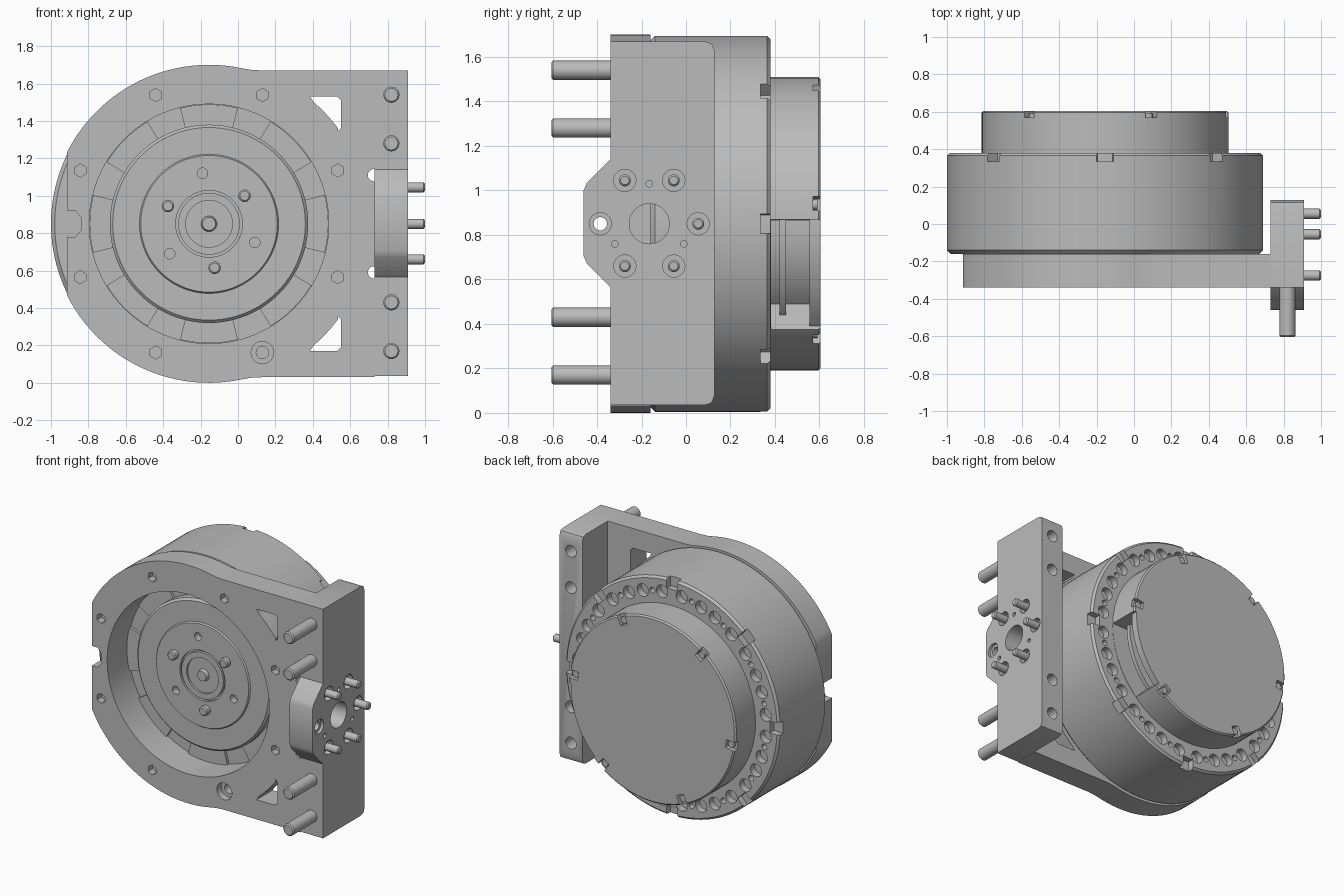
import bpy, bmesh, math
from mathutils import Matrix, Vector

cube = bpy.data.objects.get("Cube")
if cube:
    bpy.data.objects.remove(cube, do_unlink=True)

CX, CZ = -0.155, 0.85          # main axis, running along y

grey = bpy.data.materials.new("machined grey")
grey.use_nodes = True
grey.diffuse_color = (0.5, 0.5, 0.5, 1)
grey.node_tree.nodes["Principled BSDF"].inputs["Base Color"].default_value = (0.5, 0.5, 0.5, 1)


def polar(r, deg):
    a = math.radians(deg)
    return CX + r * math.cos(a), CZ + r * math.sin(a)


def cyl(bm, axis, centre, r, start, end, sides=24):
    """Cylinder along x or y; centre holds the other two coordinates."""
    mid = (start + end) / 2
    if axis == "y":
        place = Matrix.Translation((centre[0], mid, centre[1])) @ Matrix.Rotation(math.pi / 2, 4, "X")
    else:
        place = Matrix.Translation((mid, centre[0], centre[1])) @ Matrix.Rotation(math.pi / 2, 4, "Y")
    bmesh.ops.create_cone(bm, cap_ends=True, segments=sides, radius1=r, radius2=r,
                          depth=abs(end - start), matrix=place)


def prism(bm, axis, pts, start, end):
    """Extrude a flat outline along x or y."""
    def at(p, t):
        return (p[0], t, p[1]) if axis == "y" else (t, p[0], p[1])
    face = bm.faces.new([bm.verts.new(at(p, start)) for p in pts])
    out = bmesh.ops.extrude_face_region(bm, geom=[face])
    move = Vector(at((0, 0), end - start))
    bmesh.ops.translate(bm, vec=move, verts=[v for v in out["geom"] if isinstance(v, bmesh.types.BMVert)])


def lathe(bm, profile, steps=96):
    """Spin (radius, y) points round the main axis."""
    verts = [bm.verts.new((CX + r, y, CZ)) for r, y in profile]
    edges = [bm.edges.new(pair) for pair in zip(verts, verts[1:])]
    if profile[0][0] > 0:
        edges.append(bm.edges.new((verts[-1], verts[0])))
    bmesh.ops.spin(bm, geom=verts + edges, cent=(CX, 0, CZ), axis=(0, 1, 0),
                   angle=math.tau, steps=steps, use_duplicate=False)
    bmesh.ops.remove_doubles(bm, verts=bm.verts, dist=0.0001)


def sector(r0, r1, a0, a1, n=10):
    """Outline of a piece of a ring."""
    angles = [a0 + (a1 - a0) * i / n for i in range(n + 1)]
    return [polar(r1, a) for a in angles] + [polar(r0, a) for a in reversed(angles)]


def make(name, bm, cutter=None):
    def to_object(label, b):
        bmesh.ops.recalc_face_normals(b, faces=b.faces)
        mesh = bpy.data.meshes.new(label)
        b.to_mesh(mesh)
        b.free()
        o = bpy.data.objects.new(label, mesh)
        bpy.context.scene.collection.objects.link(o)
        return o
    ob = to_object(name, bm)
    if cutter:
        tool = to_object(name + "_cutter", cutter)
        tool.hide_render = True
        mod = ob.modifiers.new("cut", "BOOLEAN")
        mod.operation, mod.solver, mod.object = "DIFFERENCE", "EXACT", tool
        mod.use_self = True
        graph = bpy.context.evaluated_depsgraph_get()
        result = bpy.data.meshes.new_from_object(ob.evaluated_get(graph))
        ob.modifiers.clear()
        ob.data = result
        bpy.data.objects.remove(tool, do_unlink=True)
    ob.data.materials.clear()
    ob.data.materials.append(grey)
    bpy.ops.object.select_all(action="DESELECT")
    ob.select_set(True)
    bpy.context.view_layer.objects.active = ob
    bpy.ops.object.shade_smooth_by_angle(angle=math.radians(30))
    return ob


# Mounting plate: round on one side, square on the other
half = [(0.73, 1.67), (0.13, 1.67), (0.07, 1.673)] + [polar(0.85, 78 + 75.4 * i / 28) for i in range(29)]
plate, cut = bmesh.new(), bmesh.new()
prism(plate, "y", half + [(x, 2 * CZ - z - 0.0) for x, z in reversed(half)], -0.34, -0.16)
cyl(cut, "y", (CX, CZ), 0.64, -0.5, 0, 96)
notch = [(-1, 0.92), (-0.87, 0.92), (-0.84, 0.885)]
prism(cut, "y", notch + [(x, 2 * CZ - z) for x, z in reversed(notch)], -0.5, 0)
window = [(0.53, 1.53), (0.55, 1.51), (0.55, 1.36), (0.535, 1.345)]
window += [polar(0.858, 36.5 + 13 * i / 8) for i in range(9)] + [(0.385, 1.53)]
for side in (1, -1):
    prism(cut, "y", [(x, CZ + side * (z - CZ)) for x, z in window], -0.5, 0)
    cyl(cut, "y", (0.727, CZ + side * 0.26), 0.033, -0.5, 0)
for k in range(8):
    centre = polar(0.745, 22.5 + 45 * k)
    if k == 6:
        cyl(cut, "y", centre, 0.06, -0.4, -0.29)
        cyl(cut, "y", centre, 0.033, -0.4, -0.22)
    else:
        cyl(cut, "y", centre, 0.035, -0.4, -0.29, 6)
make("mounting_plate", plate, cut)

# Side flange with its forward bump
PIN_Z = (0.17, 0.43, 1.28, 1.54)
SIDE_PINS = [(-0.275, 1.045), (-0.055, 1.045), (0.055, 0.85), (-0.275, 0.66), (-0.055, 0.66)]
upper = [(-0.46, 1.0), (-0.445, 1.035), (-0.34, 1.14), (-0.34, 1.67), (0.085, 1.67), (0.115, 1.66), (0.127, 1.63)]
flange, cut = bmesh.new(), bmesh.new()
prism(flange, "x", upper + [(y, 2 * CZ - z + 0.005) for y, z in reversed(upper)], 0.73, 0.91)
for z in PIN_Z:
    cyl(cut, "y", (0.82, z), 0.042, 0.03, 0.2)
for centre in SIDE_PINS:
    cyl(cut, "x", centre, 0.05, 0.87, 1)
cyl(cut, "x", (-0.385, CZ), 0.05, 0.89, 1)
cyl(cut, "x", (-0.385, CZ), 0.03, 0.6, 0.95)
cyl(cut, "x", (-0.165, CZ), 0.09, 0.6, 1, 40)
for centre in ((-0.165, 1.03), (-0.32, 0.76), (-0.01, 0.76)):
    cyl(cut, "x", centre, 0.015, 0.85, 1, 16)
make("side_flange", flange, cut)


# Locating pins with a small tip chamfer
def pin(name, axis, centre, r, start, end):
    bm = bmesh.new()
    cyl(bm, axis, centre, r, start, end)
    tip = [f for f in bm.faces if len(f.verts) > 4
           and abs(f.calc_center_median()["xy".index(axis)] - end) < 0.001]
    bmesh.ops.bevel(bm, geom=list(tip[0].edges), offset=0.008, segments=1, affect="EDGES")
    make(name, bm)


for i, z in enumerate(PIN_Z):
    pin(f"front_pin_{i + 1}", "y", (0.82, z), 0.043, -0.3, -0.605)
for i, centre in enumerate(SIDE_PINS):
    pin(f"side_pin_{i + 1}", "x", centre, 0.027, 0.85, 1.0)

# Main housing drum, with rim notches and a ring of holes at the back
drum, cut = bmesh.new(), bmesh.new()
lathe(drum, [(0, -0.1), (0.64, -0.1), (0.64, -0.16), (0.825, -0.16), (0.845, -0.14),
             (0.845, 0.365), (0.83, 0.38), (0, 0.38)])
for k in range(8):
    prism(cut, "y", sector(0.775, 0.9, 45 * k - 3, 45 * k + 3, 2), 0.335, 0.45)
    for step, r in ((6, 0.045), (12, 0.02), (18, 0.045), (27, 0.045), (33, 0.02), (39, 0.045)):
        cyl(cut, "y", polar(0.745, 45 * k + step), r, 0.33, 0.45, 20)
make("housing_drum", drum, cut)

# Pads around the bottom of the bore
pads = bmesh.new()
for k in range(8):
    prism(pads, "y", sector(0.52, 0.638, 45 * k - 14, 45 * k + 14), -0.12, -0.09)
make("bore_pads", pads)

# Output rotor
rotor, cut = bmesh.new(), bmesh.new()
lathe(rotor, [(0, -0.19), (0.035, -0.19), (0.042, -0.165), (0.125, -0.165), (0.125, -0.18),
              (0.165, -0.18), (0.165, -0.16), (0.178, -0.16), (0.178, -0.18), (0.365, -0.18),
              (0.372, -0.17), (0.515, -0.17), (0.53, -0.155), (0.53, -0.05), (0, -0.05)])
for centre in ((-0.19, 1.12), (0.09, 0.75), (-0.365, 0.69)):
    cyl(cut, "y", centre, 0.028, -0.3, -0.13)
make("output_rotor", rotor, cut)
for i, centre in enumerate(((-0.375, 0.945), (0.035, 1.0), (-0.125, 0.615))):
    pin(f"rotor_pin_{i + 1}", "y", centre, 0.033, -0.1, -0.22)

# Rear cap with screw notches and a side opening
cap, cut = bmesh.new(), bmesh.new()
lathe(cap, [(0, 0.37), (0.66, 0.37), (0.66, 0.595), (0.65, 0.605), (0, 0.605)])
prism(cut, "y", sector(0.5, 0.645, -46, 1.7), 0.382, 0.555)
prism(cut, "y", sector(0.64, 0.75, -46, 1.7), 0.382, 0.7)
for k in range(6):
    prism(cut, "y", sector(0.59, 0.72, 60 * k + 5.2, 60 * k + 10.8, 2), 0.57, 0.7)
make("rear_cap", cap, cut)
screws = bmesh.new()
for k in range(6):
    cyl(screws, "y", polar(0.62, 60 * k + 8), 0.024, 0.55, 0.59, 16)
make("cap_screws", screws)

# Inner ring seen through the opening
ring = bmesh.new()
lathe(ring, [(0.45, 0.42), (0.57, 0.42), (0.57, 0.45), (0.45, 0.45)])
make("inner_ring", ring)
